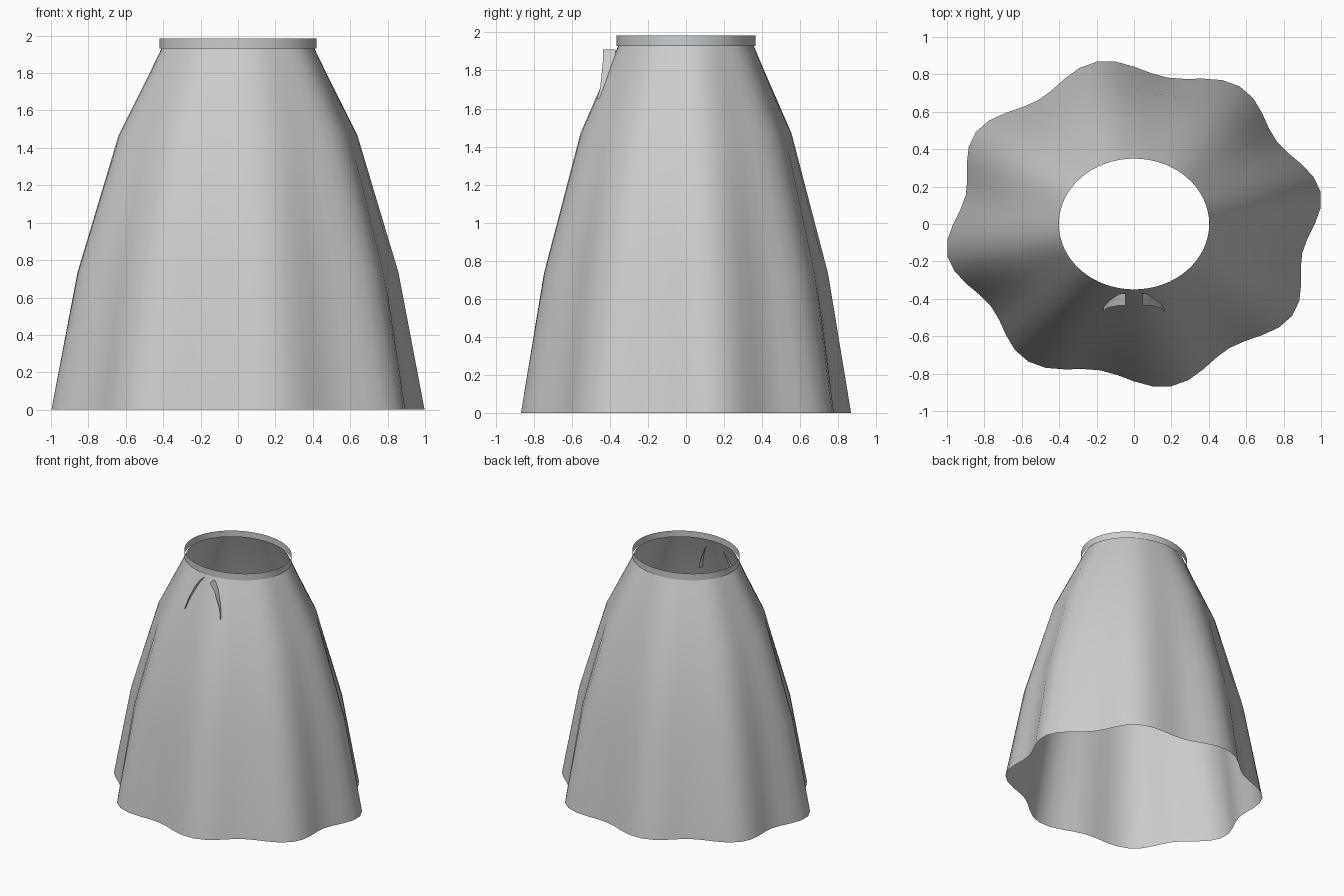
import bpy, math

if "Cube" in bpy.data.objects:
    bpy.data.objects.remove(bpy.data.objects["Cube"])

SEG = 64
DEPTH = 0.87  # front-to-back squash of the oval


def make_object(name, verts, faces):
    mesh = bpy.data.meshes.new(name)
    mesh.from_pydata(verts, [], faces)
    mesh.update()
    obj = bpy.data.objects.new(name, mesh)
    bpy.context.collection.objects.link(obj)
    for p in mesh.polygons:
        p.use_smooth = True
    return obj


def oval_shell(name, rings):
    """Open tube from (radius, fold depth, z) rings; the folds repeat 8 times."""
    verts = []
    for radius, fold, z in rings:
        for i in range(SEG):
            a = 2 * math.pi * i / SEG
            r = radius + fold * math.sin(8 * a)
            verts.append((r * math.cos(a), DEPTH * r * math.sin(a), z))
    faces = []
    for k in range(len(rings) - 1):
        for i in range(SEG):
            j = (i + 1) % SEG
            faces.append((k * SEG + i, k * SEG + j, (k + 1) * SEG + j, (k + 1) * SEG + i))
    return make_object(name, verts, faces)


# Flared skirt with folds fading out towards the waist
oval_shell("skirt", [(0.967, 0.05, 0.0), (0.84, 0.031, 0.735),
                     (0.632, 0.012, 1.47), (0.402, 0.0, 1.945)])

# Waistband
oval_shell("waistband", [(0.42, 0, 1.93), (0.42, 0, 1.985)])

# Two curved pleat strips standing out of the front: x, z, outer y, inner y
PATH = [(0.045, 1.91, -0.435, -0.37), (0.088, 1.85, -0.437, -0.375),
        (0.128, 1.765, -0.445, -0.385), (0.15, 1.705, -0.452, -0.392),
        (0.164, 1.65, -0.468, -0.405)]
for side, name in ((-1, "left_pleat"), (1, "right_pleat")):
    verts = []
    for x, z, outer, inner in PATH:
        verts += [(side * x, outer, z), (side * x, inner, z)]
    faces = [(2 * i, 2 * i + 1, 2 * i + 3, 2 * i + 2) for i in range(len(PATH) - 1)]
    make_object(name, verts, faces)
